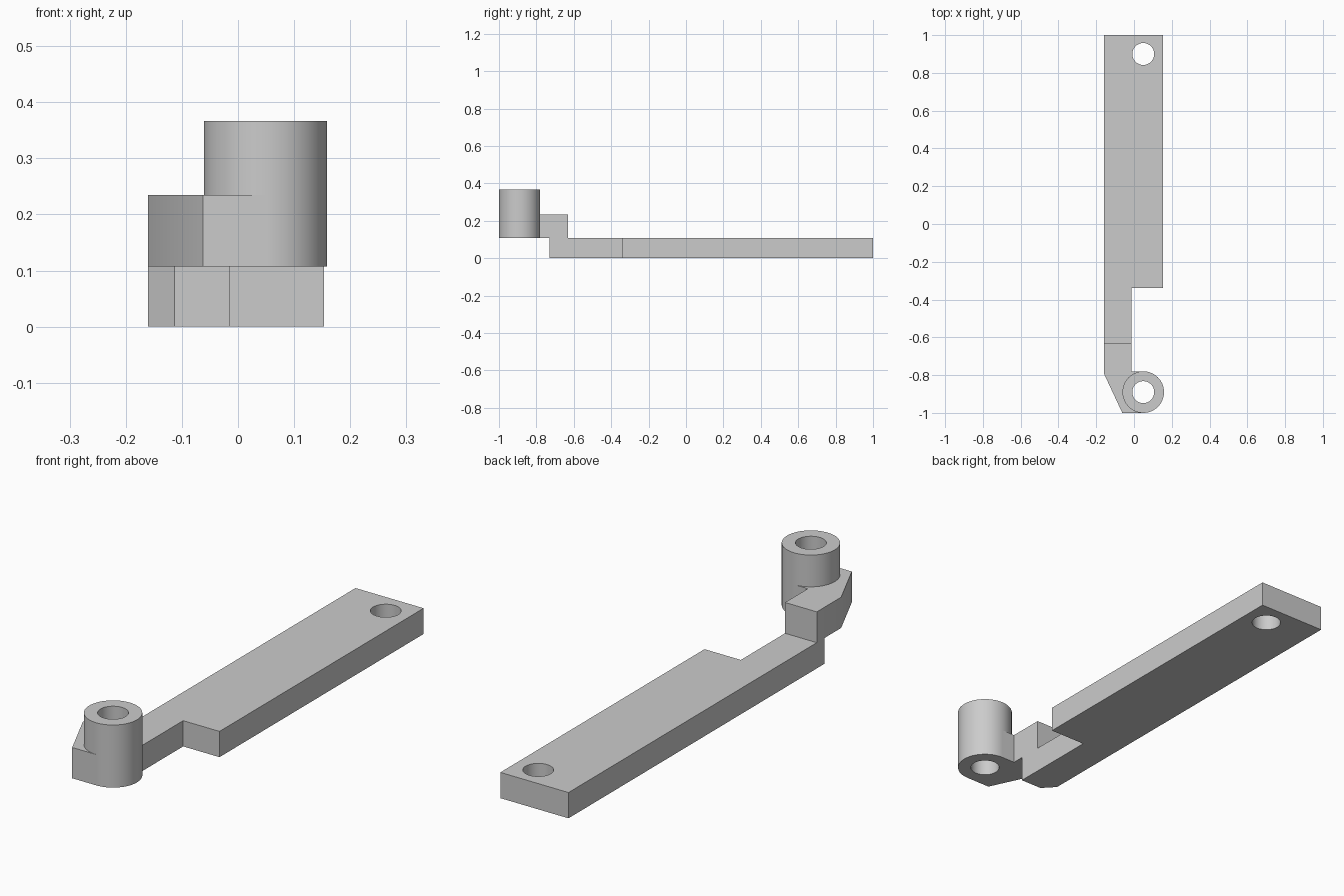
import bpy
import bmesh
from math import sin, cos, radians

cube = bpy.data.objects.get("Cube")
if cube:
    bpy.data.objects.remove(cube, do_unlink=True)

# Shared dimensions
LEFT_EDGE, NECK, WIDE = -0.16, -0.014, 0.153
HOLE_X, BOSS_Y, BAR_HOLE_Y = 0.049, -0.89, 0.9
BOSS_R, HOLE_R = 0.11, 0.058
BAR_TOP, ARM_TOP, BOSS_TOP = 0.107, 0.235, 0.367

grey = bpy.data.materials.new("light_grey")
grey.use_nodes = True
colour = (0.6, 0.6, 0.6, 1)
grey.diffuse_color = colour
grey.node_tree.nodes["Principled BSDF"].inputs["Base Color"].default_value = colour


def arc(x, y, r, start=0, end=360, steps=64):
    """Points along an arc; a full circle leaves out its repeated end point."""
    count = steps if end - start == 360 else steps + 1
    angles = [radians(start + (end - start) * i / steps) for i in range(count)]
    return [(x + r * cos(a), y + r * sin(a)) for a in angles]


def plate(name, loops, bottom, top):
    """Extrude closed outlines upward; inner outlines become through holes."""
    curve = bpy.data.curves.new(name, "CURVE")
    curve.dimensions = "2D"
    curve.fill_mode = "BOTH"
    curve.extrude = (top - bottom) / 2
    for loop in loops:
        spline = curve.splines.new("POLY")
        spline.points.add(len(loop) - 1)
        for point, (x, y) in zip(spline.points, loop):
            point.co = (x, y, 0, 1)
        spline.use_cyclic_u = True
    helper = bpy.data.objects.new(name + "_outline", curve)
    bpy.context.collection.objects.link(helper)
    graph = bpy.context.evaluated_depsgraph_get()
    mesh = bpy.data.meshes.new_from_object(helper.evaluated_get(graph))
    bpy.data.objects.remove(helper, do_unlink=True)

    # Weld caps to walls and lift into place
    bm = bmesh.new()
    bm.from_mesh(mesh)
    bmesh.ops.remove_doubles(bm, verts=bm.verts, dist=0.0001)
    bmesh.ops.recalc_face_normals(bm, faces=bm.faces)
    bmesh.ops.translate(bm, verts=bm.verts, vec=(0, 0, (bottom + top) / 2))
    bm.to_mesh(mesh)
    bm.free()
    mesh.materials.clear()
    mesh.materials.append(grey)

    obj = bpy.data.objects.new(name, mesh)
    bpy.context.collection.objects.link(obj)
    bpy.ops.object.select_all(action="DESELECT")
    obj.select_set(True)
    bpy.context.view_layer.objects.active = obj
    bpy.ops.object.shade_smooth_by_angle(angle=radians(30))
    return obj


# Long bar with a narrowed neck, chamfered tip and mounting hole
bar = [(LEFT_EDGE, 1), (LEFT_EDGE, -0.68), (-0.113, -0.73), (NECK, -0.73),
       (NECK, -0.34), (WIDE, -0.34), (WIDE, 1)]
plate("bar", [bar, arc(HOLE_X, BAR_HOLE_Y, HOLE_R)], 0, BAR_TOP)

# Raised arm that wraps the side of the boss
arm = [(-0.062, -1), (LEFT_EDGE, -0.79), (LEFT_EDGE, -0.63), (NECK, -0.63),
       (NECK, BOSS_Y + BOSS_R)]
arm += arc(HOLE_X, BOSS_Y, BOSS_R, 90, 270, 32)
plate("raised_arm", [arm], BAR_TOP, ARM_TOP)

# Hollow cylindrical boss
plate("boss", [arc(HOLE_X, BOSS_Y, BOSS_R), arc(HOLE_X, BOSS_Y, HOLE_R)],
      BAR_TOP, BOSS_TOP)
